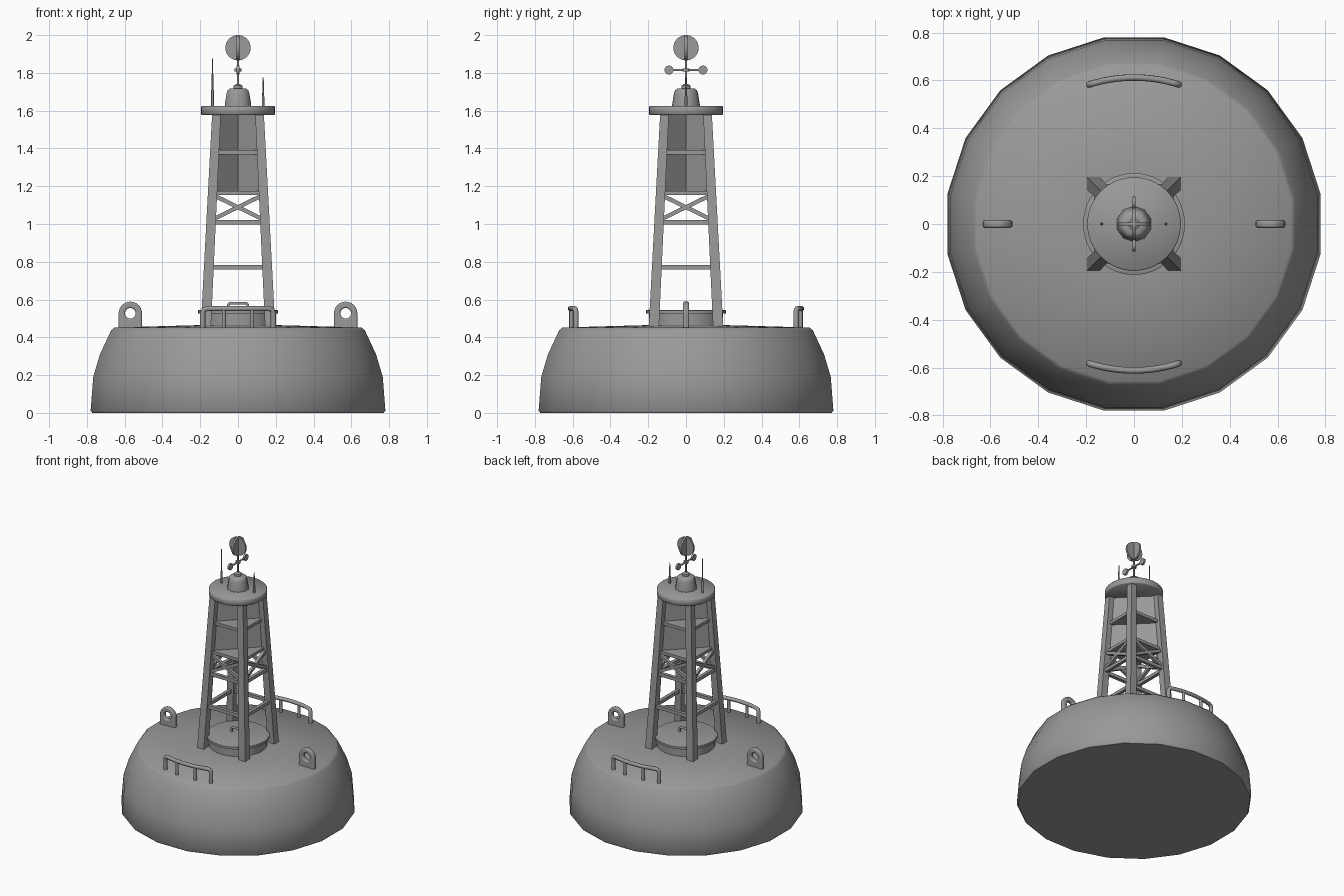
import bpy, bmesh, math
from mathutils import Vector

if "Cube" in bpy.data.objects:
    bpy.data.objects.remove(bpy.data.objects["Cube"])

grey = bpy.data.materials.new("dark_grey")
grey.diffuse_color = (0.32, 0.32, 0.32, 1)
grey.use_nodes = True
grey.node_tree.nodes["Principled BSDF"].inputs["Base Color"].default_value = grey.diffuse_color


def shade(ob, angle):
    bpy.ops.object.select_all(action='DESELECT')
    ob.select_set(True)
    bpy.context.view_layer.objects.active = ob
    bpy.ops.object.shade_smooth_by_angle(angle=math.radians(angle))


def make(name, bm, smooth=True):
    bmesh.ops.recalc_face_normals(bm, faces=bm.faces)
    me = bpy.data.meshes.new(name)
    bm.to_mesh(me)
    bm.free()
    me.materials.append(grey)
    ob = bpy.data.objects.new(name, me)
    bpy.context.collection.objects.link(ob)
    if smooth:
        shade(ob, 50)
    return ob


def lathe(name, profile, n, offset=0.0):
    """Revolve (radius, z) points round z; the ends are capped."""
    bm = bmesh.new()
    rings = []
    for r, z in profile:
        rings.append([bm.verts.new((r * math.cos(offset + math.tau * i / n),
                                    r * math.sin(offset + math.tau * i / n), z)) for i in range(n)])
    for a, b in zip(rings, rings[1:]):
        for i in range(n):
            j = (i + 1) % n
            bm.faces.new((a[i], a[j], b[j], b[i]))
    bm.faces.new(rings[0][::-1])
    bm.faces.new(rings[-1])
    return make(name, bm)


def loft(name, sections):
    """Closed solid through matching polygon sections."""
    bm = bmesh.new()
    rings = [[bm.verts.new(p) for p in s] for s in sections]
    n = len(rings[0])
    for a, b in zip(rings, rings[1:]):
        for i in range(n):
            bm.faces.new((a[i], a[(i + 1) % n], b[(i + 1) % n], b[i]))
    bm.faces.new(rings[0][::-1])
    bm.faces.new(rings[-1])
    return make(name, bm, False)


def square(x, y, z, h):
    return [(x - h, y - h, z), (x + h, y - h, z), (x + h, y + h, z), (x - h, y + h, z)]


def rod(name, a, b, r, n=4, r2=None):
    """Straight bar between two points."""
    a, b = Vector(a), Vector(b)
    d = b - a
    bm = bmesh.new()
    bmesh.ops.create_cone(bm, cap_ends=True, segments=n, radius1=r, radius2=r if r2 is None else r2, depth=d.length)
    if n == 4:
        bmesh.ops.rotate(bm, verts=bm.verts, matrix=Vector((1, 1, 0)).to_track_quat('X', 'Z').to_matrix())
    bmesh.ops.rotate(bm, verts=bm.verts, matrix=d.to_track_quat('Z', 'Y').to_matrix())
    bmesh.ops.translate(bm, verts=bm.verts, vec=(a + b) / 2)
    return make(name, bm, n > 4)


def tube(name, pts, r):
    """Bent round bar."""
    cu = bpy.data.curves.new(name, 'CURVE')
    cu.dimensions = '3D'
    cu.bevel_depth = r
    cu.bevel_resolution = 2
    cu.use_fill_caps = True
    cu.materials.append(grey)
    sp = cu.splines.new('POLY')
    sp.points.add(len(pts) - 1)
    for p, co in zip(sp.points, pts):
        p.co = (*co, 1)
    ob = bpy.data.objects.new(name, cu)
    bpy.context.collection.objects.link(ob)
    bpy.ops.object.select_all(action='DESELECT')
    ob.select_set(True)
    bpy.context.view_layer.objects.active = ob
    bpy.ops.object.convert(target='MESH')
    shade(bpy.context.view_layer.objects.active, 50)


# Float hull and deck
lathe("float_hull", [(0.781, 0), (0.79, 0.012), (0.776, 0.19), (0.74, 0.31), (0.68, 0.437),
                     (0.664, 0.452), (0.2, 0.465)], 20, math.radians(9))

# Deck hatch with lid and handle
lathe("hatch", [(0.195, 0.45), (0.195, 0.525), (0.213, 0.525), (0.213, 0.542), (0.2, 0.546)], 32)
tube("hatch_handle", [(-0.052, 0, 0.54), (-0.052, 0, 0.572), (-0.044, 0, 0.58),
                      (0.044, 0, 0.58), (0.052, 0, 0.572), (0.052, 0, 0.54)], 0.008)


# Lifting lugs with an eye
def lug(name, cx):
    n, zc, ro, ri = 24, 0.527, 0.062, 0.028
    bm = bmesh.new()
    loops = []
    for y in (-0.016, 0.016):
        outer, inner = [], []
        for i in range(n):
            t = math.tau * i / n
            c, s = math.cos(t), math.sin(t)
            ox, oz = ro * c, zc + ro * s
            if s < -1e-6:
                k = min(ro / max(abs(c), 1e-6), 0.085 / -s)
                ox, oz = k * c, zc + k * s
                if i in (n // 2 + 4, n - 4):
                    ox, oz = math.copysign(ro, c), zc - 0.085
            outer.append(bm.verts.new((cx + ox, y, oz)))
            inner.append(bm.verts.new((cx + ri * c, y, zc + ri * s)))
        loops.append((outer, inner))
    (o1, i1), (o2, i2) = loops
    for a, b in ((o1, i1), (o2, o1), (i2, o2), (i1, i2)):
        for i in range(n):
            j = (i + 1) % n
            bm.faces.new((a[i], a[j], b[j], b[i]))
    ob = make(name, bm)
    bev = ob.modifiers.new("rounded_edges", 'BEVEL')
    bev.width, bev.segments, bev.angle_limit = 0.009, 3, math.radians(50)


lug("lifting_lug_right", 0.57)
lug("lifting_lug_left", -0.57)

# Curved hand rails
R, TOP = 0.612, 0.552
for side, sy in (("front", -1), ("back", 1)):
    def at(x, z):
        return (x, sy * math.sqrt(R * R - x * x), z)
    xs = [-0.165 + 0.33 * i / 10 for i in range(11)]
    path = [at(-0.187, 0.445), at(-0.187, 0.53), at(-0.18, 0.546)] + [at(x, TOP) for x in xs] + \
           [at(0.18, 0.546), at(0.187, 0.53), at(0.187, 0.445)]
    tube(side + "_rail", path, 0.014)
    for x in (-0.075, 0.075):
        rod(side + "_rail_post", at(x, 0.445), at(x, TOP), 0.011, 10)


# Tower legs
def c(z):
    return 0.17 - 0.05 * (z - 0.46)


for sx in (-1, 1):
    for sy in (-1, 1):
        loft("tower_leg", [square(sx * c(z), sy * c(z), z, h) for z, h in ((0.455, 0.027), (1.59, 0.023))])

# Cross bars and X braces on the four sides
for k in range(4):
    ca, sa = round(math.cos(k * math.pi / 2)), round(math.sin(k * math.pi / 2))

    def on_side(u, z):
        x, y = u * c(z), -c(z)
        return (x * ca - y * sa, x * sa + y * ca, z)
    for z in (0.77, 1.01):
        rod("cross_bar", on_side(-1, z), on_side(1, z), 0.017)
    for s in (-1, 1):
        rod("x_brace", on_side(-s, 1.02), on_side(s, 1.155), 0.015)

# Radar reflector: two diagonal plates and two level plates
t = 0.004
for s in (-1, 1):
    loft("reflector_diagonal", [[(-c(z) - t, s * -c(z) + s * t, z), (-c(z) + t, s * -c(z) - s * t, z),
                                 (c(z) + t, s * c(z) - s * t, z), (c(z) - t, s * c(z) + s * t, z)]
                                for z in (1.165, 1.59)])
for z in (1.165, 1.38):
    loft("reflector_shelf", [square(0, 0, z + d, c(z)) for d in (-0.011, 0.011)])

# Top platform and lantern
lathe("platform", [(0.192, 1.578), (0.196, 1.582), (0.196, 1.62), (0.192, 1.624)], 32)
lathe("lantern", [(0.074, 1.62), (0.073, 1.635), (0.064, 1.69), (0.058, 1.708), (0.045, 1.717), (0.025, 1.718),
                  (0.025, 1.732), (0.012, 1.74)], 10, math.radians(18))
rod("mast", (0, 0, 1.73), (0, 0, 1.88), 0.006, 8)

# Wind sensor
rod("sensor_hub", (0, 0, 1.807), (0, 0, 1.823), 0.018, 12)
rod("sensor_arm", (0, -0.09, 1.815), (0, 0.09, 1.815), 0.006, 8)
for s in (-1, 1):
    rod("sensor_cup", (-0.007, s * 0.09, 1.815), (0.007, s * 0.09, 1.815), 0.024, 16)

# Topmark: two crossed discs
rod("topmark_disc", (0, -0.007, 1.933), (0, 0.007, 1.933), 0.067, 32)
rod("topmark_disc", (-0.007, 0, 1.933), (0.007, 0, 1.933), 0.067, 32)

# Aerials
for x, top in ((-0.135, 1.875), (0.133, 1.775)):
    mid = 1.62 + (top - 1.62) * 0.35
    rod("aerial_base", (x, 0, 1.62), (x, 0, mid), 0.007, 8)
    rod("aerial_whip", (x, 0, mid), (x, 0, top), 0.005, 8, 0.003)
